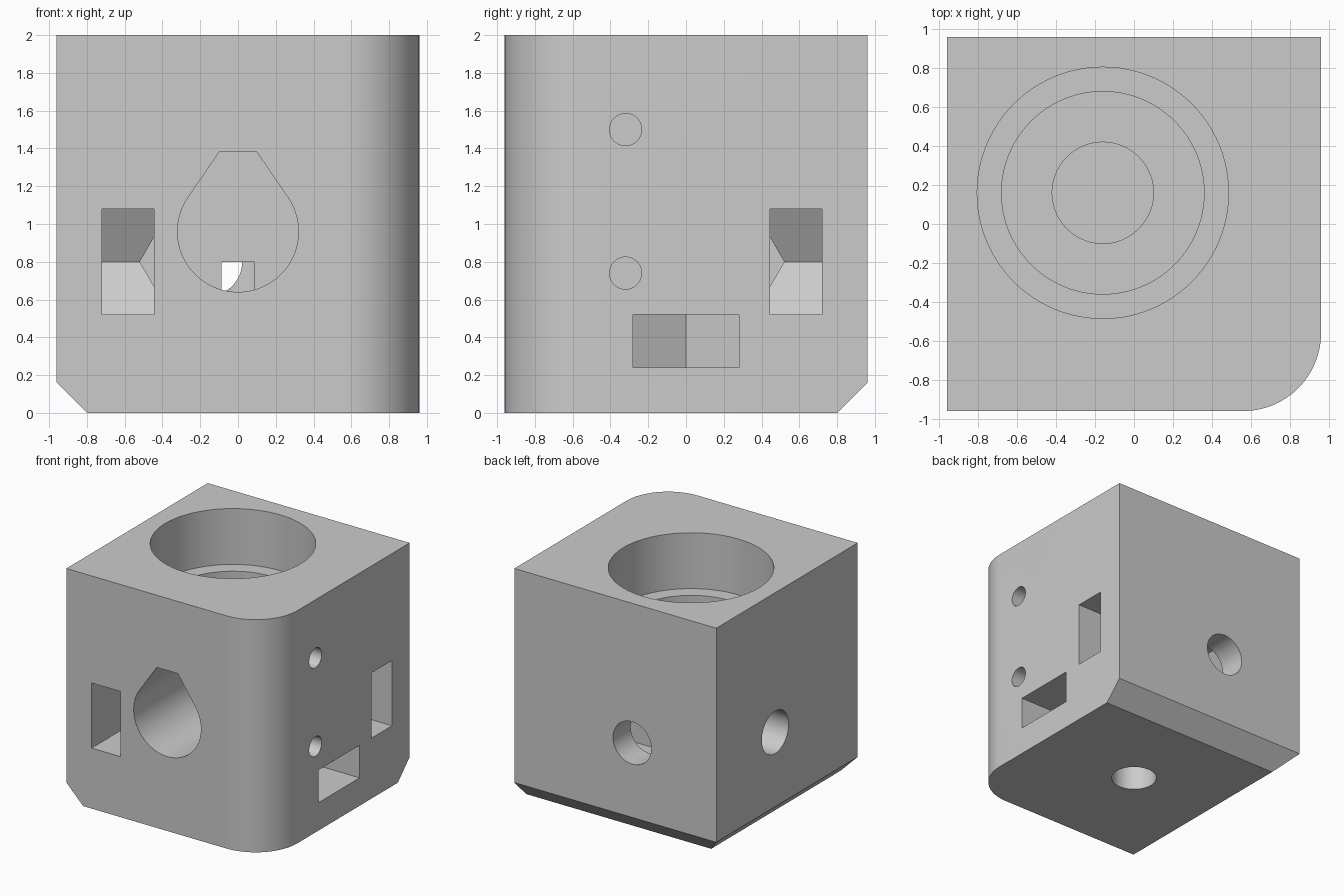
import bpy, bmesh, math
from mathutils import Vector

cube = bpy.data.objects.get("Cube")
if cube:
    bpy.data.objects.remove(cube, do_unlink=True)

grey = bpy.data.materials.new("plain_grey")
grey.use_nodes = True
colour = (0.6, 0.6, 0.6, 1)
grey.diffuse_color = colour
grey.node_tree.nodes["Principled BSDF"].inputs["Base Color"].default_value = colour

HALF, OUT, DEEP = 0.96, 1.1, 0.16


def prism(name, points, axis, start, end):
    """Extrude a 2D profile along an axis; the profile uses the other two axes in order."""
    place = {"X": lambda u, v, w: (w, u, v),
             "Y": lambda u, v, w: (u, w, v),
             "Z": lambda u, v, w: (u, v, w)}[axis]
    bm = bmesh.new()
    base = bm.faces.new([bm.verts.new(place(u, v, start)) for u, v in points])
    shift = Vector(place(0, 0, end - start))
    top = bmesh.ops.extrude_face_region(bm, geom=[base], use_keep_orig=True)["geom"]
    bmesh.ops.translate(bm, vec=shift, verts=[g for g in top if isinstance(g, bmesh.types.BMVert)])
    bmesh.ops.recalc_face_normals(bm, faces=bm.faces)
    mesh = bpy.data.meshes.new(name)
    bm.to_mesh(mesh)
    bm.free()
    obj = bpy.data.objects.new(name, mesh)
    bpy.context.collection.objects.link(obj)
    return obj


def arc(u, v, r, a0, a1, steps):
    return [(u + r * math.cos(math.radians(a0 + (a1 - a0) * i / steps)),
             v + r * math.sin(math.radians(a0 + (a1 - a0) * i / steps))) for i in range(steps + 1)]


def circle(u, v, r, sides=72):
    return arc(u, v, r, 0, 360, sides)[:-1]


def nut_profile(mouth, centre, sign):
    """Slot running in from a face and ending in a pointed hexagon tip."""
    half, shoulder, tip = 0.28, 0.198, 0.36
    axis = 0.0 if centre[0] == 0 else sign * 0.16
    return [(mouth, centre[1] - half), (axis + sign * shoulder, centre[1] - half),
            (axis + sign * tip, centre[1]), (axis + sign * shoulder, centre[1] + half),
            (mouth, centre[1] + half)]


# Block with one rounded upright edge
outline = [(-HALF, HALF), (-HALF, -HALF)] + arc(0.56, -0.56, 0.4, -90, 0, 24) + [(HALF, HALF)]
block = prism("block", outline, "Z", 0, 2)

cutters = []


def cut(*args):
    cutters.append(prism(*args))


# Bottom chamfers on the back and one side
for sign, axis in ((-1, "Y"), (1, "X")):
    corner = [(sign * 1.06, 0.26), (sign * 0.70, -0.1), (sign * 1.06, -0.1)]
    cut("chamfer_cutter", corner, axis, -OUT, OUT)

# Stepped bore from the top
for radius, floor in ((0.645, 1.52), (0.52, 1.44), (0.26, 1.2)):
    cut("bore_cutter", circle(-DEEP, DEEP, radius, 96), "Z", floor, 2.1)

# Flat-topped teardrop socket in the front
teardrop = arc(0, 0.96, 0.32, 145.5, 394.5, 64) + [(0.1, 1.38), (-0.1, 1.38)]
cut("teardrop_cutter", teardrop, "Y", -OUT, -DEEP)

# Clamping screw holes in the back, side and bottom
cut("back_screw_cutter", circle(-DEEP, 0.8, 0.182), "Y", DEEP, OUT)
cut("side_screw_cutter", circle(DEEP, 0.8, 0.182), "X", -OUT, -DEEP)
cut("bottom_screw_cutter", circle(0, 0, 0.182), "Z", -0.1, 0.8)

# Nut slots crossing the screw holes
cut("front_nut_cutter", nut_profile(-OUT, (1, 0.8), 1), "X", -0.72, -0.445)
cut("back_nut_cutter", nut_profile(OUT, (1, 0.8), -1), "Y", 0.445, 0.72)
cut("bottom_nut_cutter", nut_profile(OUT, (0, 0), -1), "Z", 0.24, 0.52)

# Small mounting holes in the side
for z in (0.74, 1.5):
    cut("mounting_hole_cutter", circle(-0.32, z, 0.085, 48), "X", 0.48, OUT)

# Apply all cuts
for cutter in cutters:
    cutter.hide_render = True
    mod = block.modifiers.new(cutter.name, "BOOLEAN")
    mod.operation, mod.solver, mod.object = "DIFFERENCE", "EXACT", cutter
bpy.context.view_layer.update()
result = bpy.data.meshes.new_from_object(block.evaluated_get(bpy.context.evaluated_depsgraph_get()))
block.modifiers.clear()
block.data = result
for cutter in cutters:
    bpy.data.objects.remove(cutter, do_unlink=True)

block.data.materials.clear()
block.data.materials.append(grey)
bpy.ops.object.select_all(action="DESELECT")
block.select_set(True)
bpy.context.view_layer.objects.active = block
bpy.ops.object.shade_smooth_by_angle(angle=math.radians(25))
